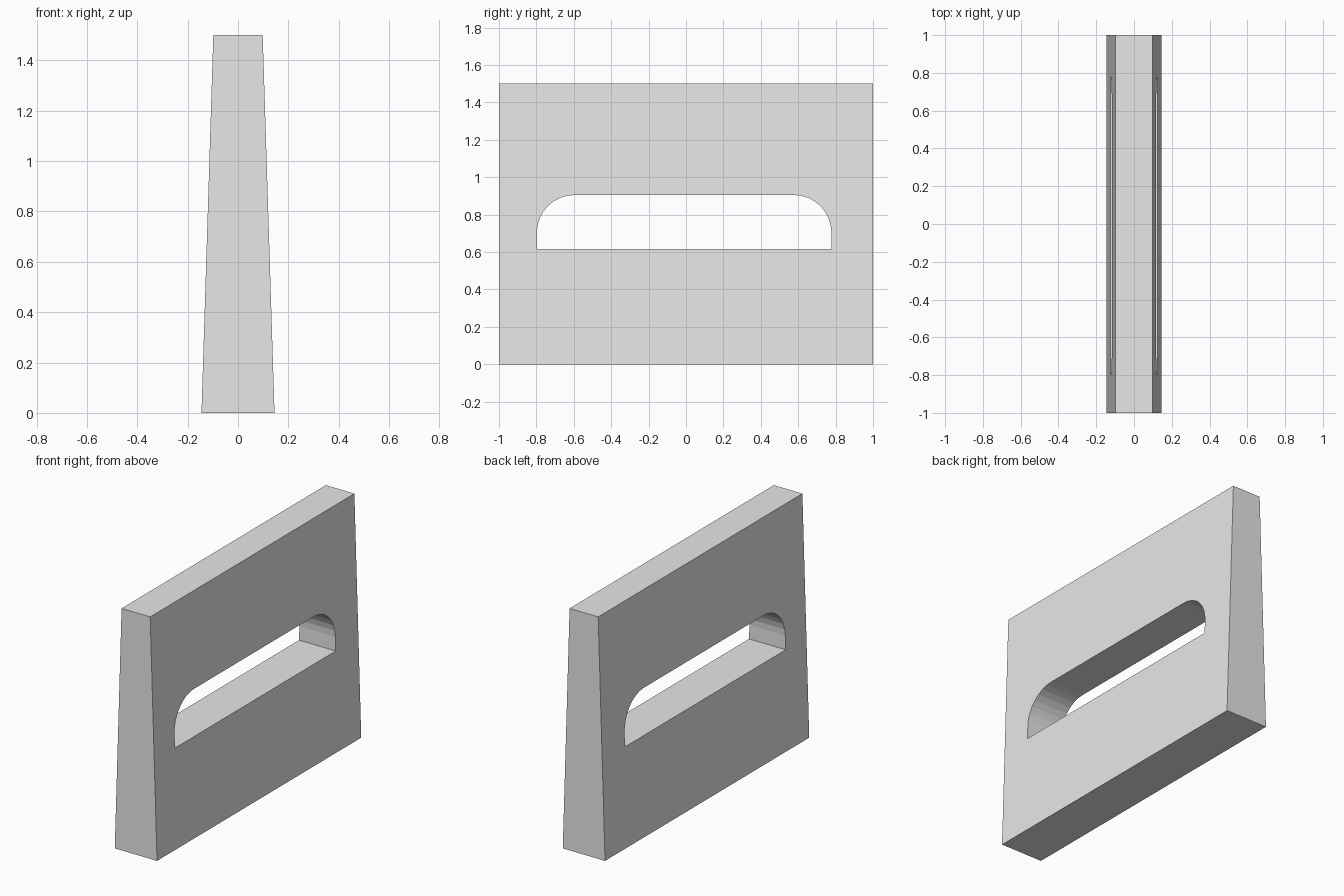
import bpy, bmesh
from math import sin, cos, pi

cube = bpy.data.objects.get("Cube")
if cube:
    bpy.data.objects.remove(cube)

LENGTH, HEIGHT = 2.0, 1.5
HALF_BASE, HALF_TOP = 0.145, 0.098
SLOT_Y0, SLOT_Y1, SLOT_Z0, SLOT_Z1 = -0.797, 0.777, 0.617, 0.905
RADIUS, STEPS = 0.2, 8


def prism(name, points, direction):
    """Extrude a closed outline into a solid object."""
    bm = bmesh.new()
    face = bm.faces.new([bm.verts.new(p) for p in points])
    ext = bmesh.ops.extrude_face_region(bm, geom=[face])
    verts = [g for g in ext["geom"] if isinstance(g, bmesh.types.BMVert)]
    bmesh.ops.translate(bm, verts=verts, vec=direction)
    bmesh.ops.recalc_face_normals(bm, faces=bm.faces)
    mesh = bpy.data.meshes.new(name)
    bm.to_mesh(mesh)
    bm.free()
    obj = bpy.data.objects.new(name, mesh)
    bpy.context.collection.objects.link(obj)
    return obj


# Plain grey material
grey = bpy.data.materials.new("light grey")
grey.use_nodes = True
colour = (0.8, 0.8, 0.8, 1.0)
grey.diffuse_color = colour
grey.node_tree.nodes["Principled BSDF"].inputs["Base Color"].default_value = colour

# Tapered wall panel
profile = [(-HALF_BASE, 0), (HALF_BASE, 0), (HALF_TOP, HEIGHT), (-HALF_TOP, HEIGHT)]
panel = prism("wall_panel", [(x, -LENGTH / 2, z) for x, z in profile], (0, LENGTH, 0))
panel.data.materials.append(grey)

# Slot outline: square below, rounded upper corners
outline = [(SLOT_Y0, SLOT_Z0), (SLOT_Y1, SLOT_Z0)]
for centre_y, start in ((SLOT_Y1 - RADIUS, 0), (SLOT_Y0 + RADIUS, pi / 2)):
    for i in range(STEPS + 1):
        a = start + i * pi / 2 / STEPS
        outline.append((centre_y + RADIUS * cos(a), SLOT_Z1 - RADIUS + RADIUS * sin(a)))
cutter = prism("slot_cutter", [(-0.5, y, z) for y, z in outline], (1, 0, 0))
cutter.data.materials.append(grey)
cutter.hide_render = True

# Cut the slot through the panel, then drop the cutter
cut = panel.modifiers.new("slot", "BOOLEAN")
cut.operation = "DIFFERENCE"
cut.solver = "EXACT"
cut.object = cutter
bpy.context.view_layer.objects.active = panel
bpy.ops.object.modifier_apply(modifier=cut.name)
bpy.data.objects.remove(cutter)
